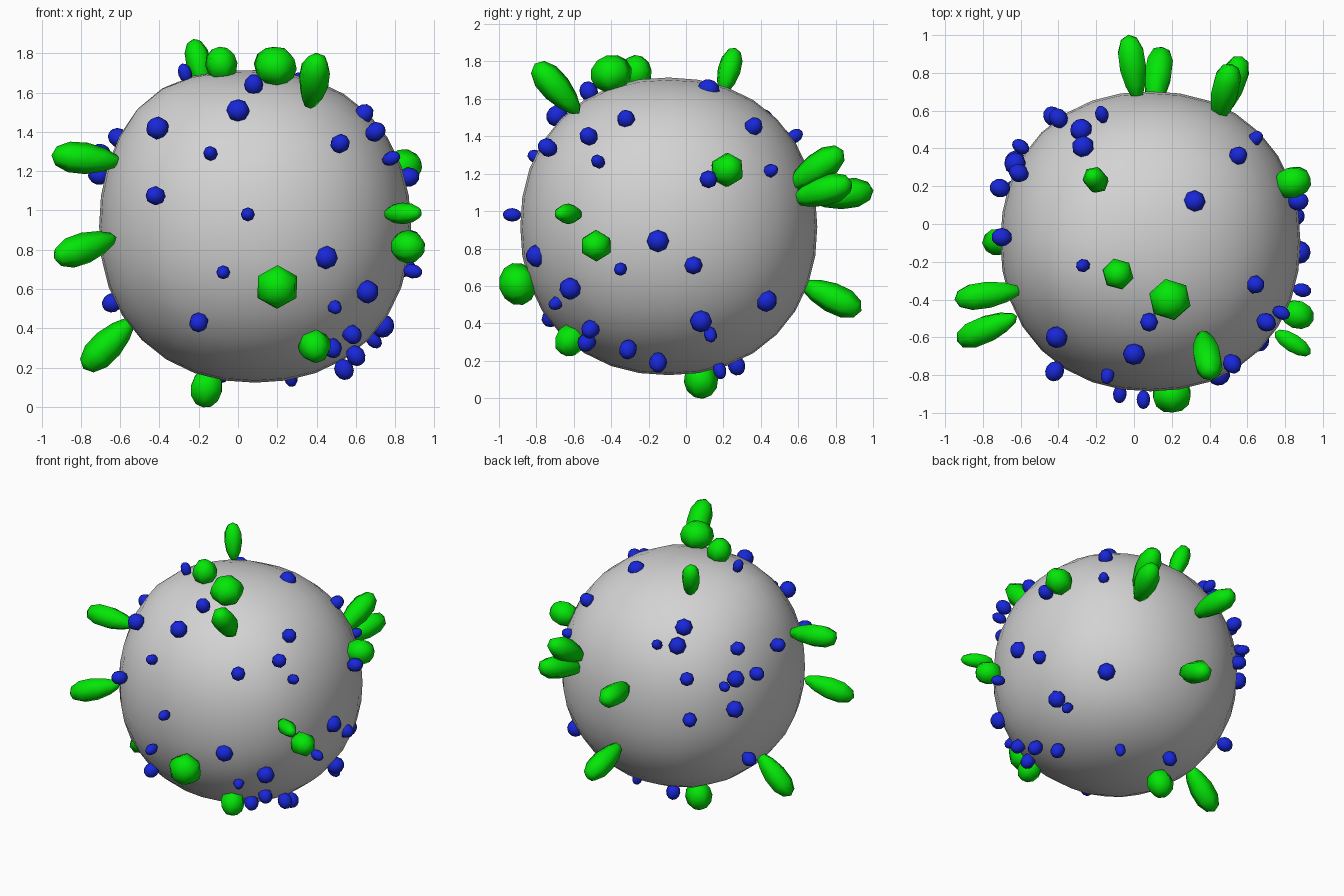
import bpy
import bmesh
import math
from mathutils import Vector, Matrix

default_cube = bpy.data.objects.get("Cube")
if default_cube:
    bpy.data.objects.remove(default_cube, do_unlink=True)

CENTRE = Vector((.087, -.092, .917))
RADIUS = .794


def make_material(name, colour):
    material = bpy.data.materials.new(name)
    material.use_nodes = True
    material.diffuse_color = colour
    shader = material.node_tree.nodes["Principled BSDF"]
    shader.inputs["Base Color"].default_value = colour
    shader.inputs["Roughness"].default_value = .6
    return material


def finish_mesh(bm, name, material):
    """Turn a bmesh into a smooth shaded mesh with one material."""
    mesh = bpy.data.meshes.new(name)
    for face in bm.faces:
        face.smooth = True
    bm.to_mesh(mesh)
    bm.free()
    mesh.materials.append(material)
    return mesh


def place(name, mesh, matrix):
    obj = bpy.data.objects.new(name, mesh)
    obj.matrix_world = matrix
    bpy.context.collection.objects.link(obj)


def build_body(material):
    """Quad sphere, slightly boxy, with a soft swelling on one shoulder."""
    bm = bmesh.new()
    bmesh.ops.create_cube(bm, size=2)
    bmesh.ops.subdivide_edges(bm, edges=bm.edges[:], cuts=7, use_grid_fill=True)
    swelling = Vector((-.6, -.15, .8)).normalized()
    power = 2.17
    for vert in bm.verts:
        # even out the grid before projecting it
        direction = Vector([math.tan(c * math.pi / 4) for c in vert.co]).normalized()
        boxy = sum(abs(c) ** power for c in direction) ** (-1 / power)
        bulge = 1 + .05 * math.exp(12 * (direction.dot(swelling) - 1))
        vert.co = direction * RADIUS * boxy * bulge
    place("body", finish_mesh(bm, "body", material), Matrix.Translation(CENTRE))


def build_knob_mesh(name, material, sides, radius, half_length, taper=0):
    """Rounded club pointing along z, thicker towards the tip."""
    bm = bmesh.new()
    bmesh.ops.create_uvsphere(bm, u_segments=sides, v_segments=6, radius=1)
    for vert in bm.verts:
        width = radius * (1 + taper * vert.co.z)
        vert.co.x *= width
        vert.co.y *= width
        vert.co.z *= half_length
    return finish_mesh(bm, name, material)


def aim(position, direction):
    """Matrix that moves a knob to a position and points it along a direction."""
    turn = direction.to_track_quat("Z", "Y").to_matrix().to_4x4()
    return Matrix.Translation(position) @ turn


def outward(position):
    """Direction in which the body surface faces below a position."""
    offset = position - CENTRE
    return Vector([math.copysign(abs(c) ** 1.4, c) for c in offset]).normalized()


def scatter(name, mesh, positions):
    """Place linked copies of a knob, each facing away from the body."""
    for number, position in enumerate(positions, start=1):
        position = Vector(position)
        place(f"{name}_{number}", mesh, aim(position, outward(position)))


grey = make_material("body grey", (.65, .65, .65, 1))
green = make_material("spike green", (.001, .8, .002, 1))
blue = make_material("bump blue", (.009, .02, .7, 1))

build_body(grey)

# Long club-shaped spikes, each from its root to its tip
long_spikes = [
    ((-.6, -.35, 1.25), (-.945, -.4, 1.28)),
    ((-.6, -.48, .87), (-.955, -.63, .75)),
    ((-.54, -.08, .44), (-.78, -.1, .2)),
    ((.36, -.56, 1.51), (.41, -.82, 1.8)),
    ((.02, .65, 1.07), (-.03, 1, 1.11)),
    ((.1, .6, .62), (.15, .95, .46)),
    ((.45, .57, 1.14), (.51, .82, 1.31)),
    ((.45, .57, 1.06), (.57, .88, 1.15)),
]
long_mesh = build_knob_mesh("long_spike", green, 6, .08, .18, .25)
for number, ends in enumerate(long_spikes, start=1):
    root, tip = map(Vector, ends)
    place(f"long_spike_{number}", long_mesh, aim((root + tip) / 2, tip - root))

# Slim spikes
scatter("upper_slim_spike", build_knob_mesh("upper_slim_spike", green, 6, .065, .13, .15),
        [(-.2, .23, 1.75)])
scatter("side_slim_spike", build_knob_mesh("side_slim_spike", green, 6, .055, .11),
        [(.84, -.63, .985)])

# Short fat spikes
short_spikes = [(-.16, .08, .095), (.84, .22, 1.22)]
scatter("short_spike", build_knob_mesh("short_spike", green, 6, .092, .1), short_spikes)
small_spikes = [(-.085, -.265, 1.745), (.865, -.48, .815), (.39, -.62, .31)]
scatter("small_spike", build_knob_mesh("small_spike", green, 6, .085, .09), small_spikes)
stout_spikes = [(.19, -.4, 1.735), (.2, -.9, .61)]
scatter("stout_spike", build_knob_mesh("stout_spike", green, 6, .115, .1), stout_spikes)

# Large bumps
large_bumps = [
    (0, -.69, 1.51), (.45, -.8, .76), (.66, -.62, .585), (.74, .08, .41),
    (.88, -.15, .84), (.6, .43, .52), (-.28, .5, 1.39), (-.27, .41, 1.49),
    (-.63, .32, 1.17), (.32, .12, 1.65), (-.41, -.6, 1.42),
    (-.63, .33, .95),
]
scatter("large_bump", build_knob_mesh("large_bump", blue, 8, .06, .055), large_bumps)

# Medium bumps
medium_bumps = [
    (.08, -.52, 1.64), (-.42, -.78, 1.075), (-.2, -.72, .43),
    (.58, -.51, .37), (.48, -.53, .3), (.6, -.31, .26), (.54, -.15, .19),
    (.85, .04, .71), (.87, .12, 1.17), (.7, -.52, 1.4), (.64, -.32, 1.49),
    (.52, -.74, 1.34), (.55, .36, 1.45), (-.085, .27, .175),
    (-.61, .27, 1.37), (-.7, -.07, 1.29), (-.4, .56, 1.2),
    (-.71, .19, 1.18), (-.43, .57, .91), (-.64, .18, .53),
]
scatter("medium_bump", build_knob_mesh("medium_bump", blue, 8, .049, .055), medium_bumps)

# Small bumps
small_bumps = [
    (-.14, -.8, 1.29), (-.27, -.22, 1.7), (.05, -.93, .98),
    (-.075, -.9, .685), (.49, -.69, .51), (.69, .13, .34),
    (.27, .18, .15), (.89, -.35, .69), (.78, -.47, 1.265),
    (.64, .45, 1.215), (-.17, .58, 1.4), (-.6, .41, 1.14),
]
scatter("small_bump", build_knob_mesh("small_bump", blue, 8, .036, .05), small_bumps)
